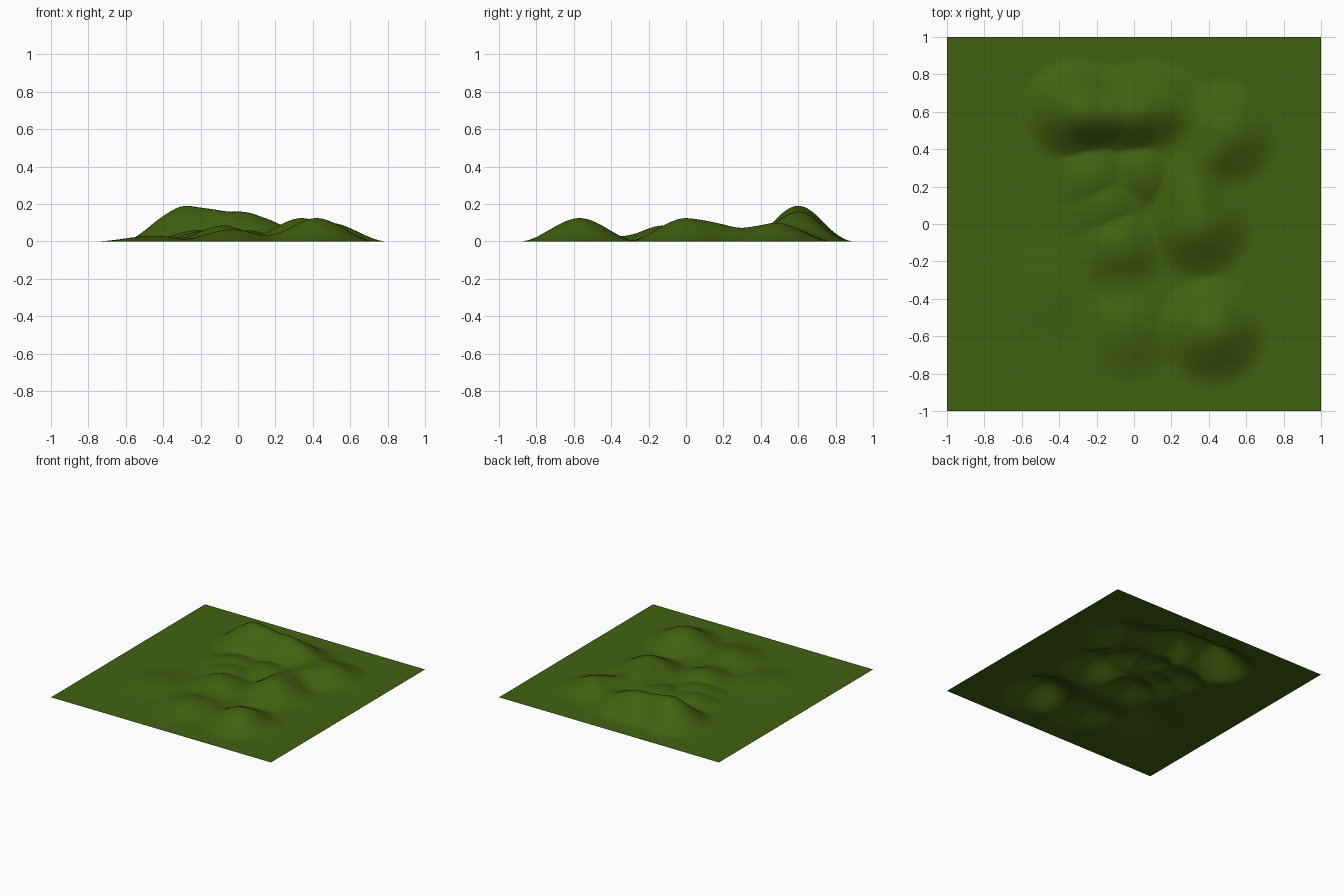
import bpy, bmesh
from math import hypot

if "Cube" in bpy.data.objects:
    bpy.data.objects.remove(bpy.data.objects["Cube"])

# Hills: x, y, height, radius. Hills inside a group add up, groups meet in creases.
groups = [
    # northern ridge, eastern hills and the saddle linking them
    [(-0.32, 0.60, 0.165, 0.30), (-0.12, 0.60, 0.085, 0.28), (0.06, 0.60, 0.12, 0.30),
     (0.24, 0.62, 0.04, 0.26), (0.49, 0.48, 0.10, 0.31), (0.29, 0.27, 0.065, 0.26),
     (0.34, 0.00, 0.125, 0.32)],
    # southern hills
    [(0.42, -0.57, 0.125, 0.32), (-0.03, -0.55, 0.065, 0.32),
     (-0.45, -0.35, 0.03, 0.32), (-0.08, -0.12, 0.085, 0.29)],
    # small overlapping mounds in the central valley
    [(-0.16, 0.09, 0.06, 0.28)],
    [(-0.22, 0.24, 0.06, 0.27)],
    [(0.05, 0.28, 0.06, 0.25)],
]


def hill(x, y, h):
    t = max(0.0, 1 - hypot(x - h[0], y - h[1]) / h[3])
    return h[2] * t * t * (3 - 2 * t)


# Terrain sheet
bm = bmesh.new()
bmesh.ops.create_grid(bm, x_segments=120, y_segments=120, size=1.0)
for v in bm.verts:
    v.co.z = max(sum(hill(v.co.x, v.co.y, h) for h in g) for g in groups)
for f in bm.faces:
    f.smooth = True
mesh = bpy.data.meshes.new("terrain")
bm.to_mesh(mesh)
bm.free()
terrain = bpy.data.objects.new("terrain", mesh)
bpy.context.collection.objects.link(terrain)

# Grass colour
grass = bpy.data.materials.new("grass")
grass.diffuse_color = (0.055, 0.12, 0.005, 1)
grass.use_nodes = True
grass.node_tree.nodes["Principled BSDF"].inputs["Base Color"].default_value = grass.diffuse_color
mesh.materials.append(grass)
